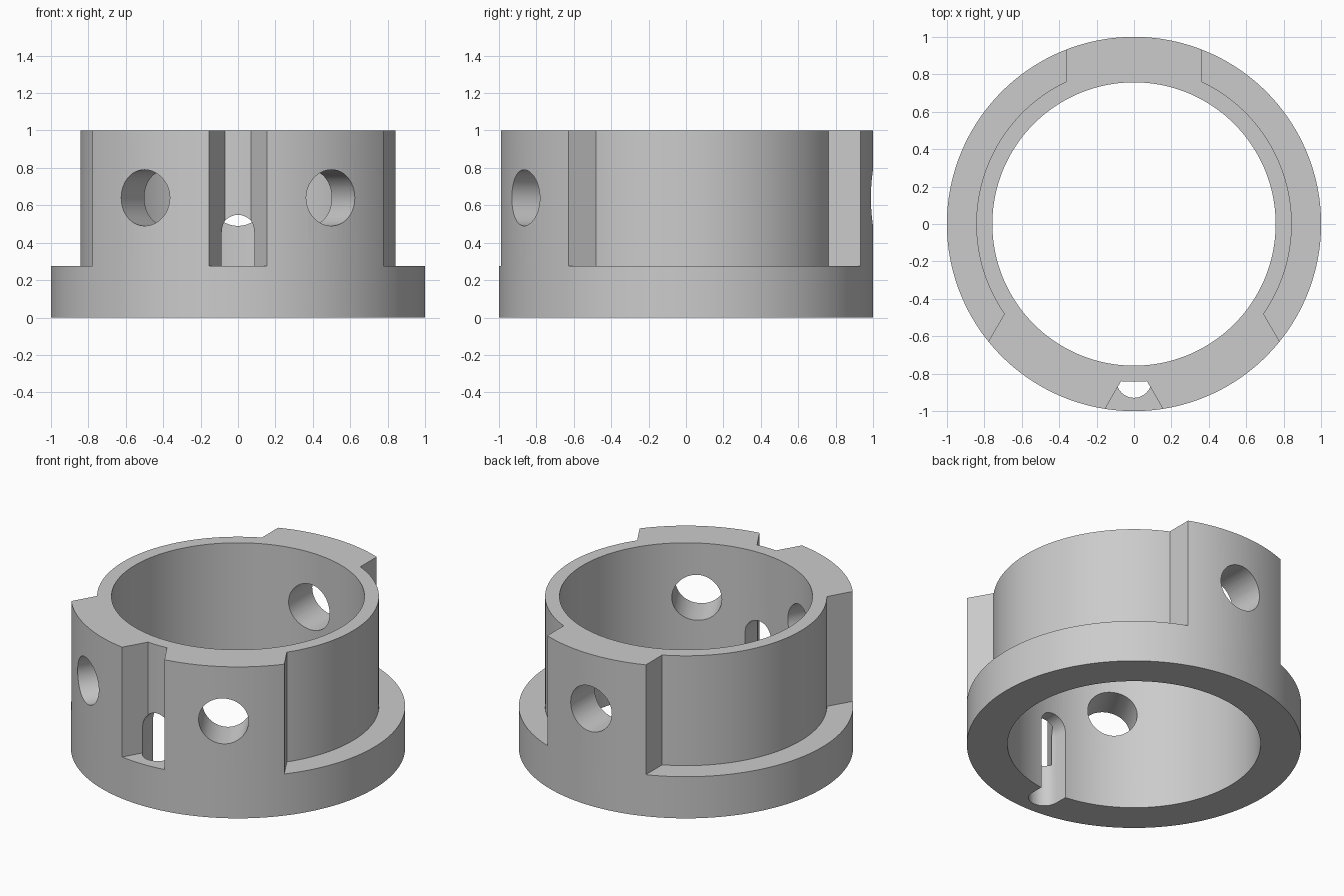
import bpy
import bmesh
from math import sin, cos, asin, pi, radians
from mathutils import Vector, Matrix

cube = bpy.data.objects.get("Cube")
if cube:
    bpy.data.objects.remove(cube, do_unlink=True)

OUTER, WALL, BORE = 1.0, 0.843, 0.757
HEIGHT, FLANGE = 1.0, 0.275
LUG_HALF = 0.36
HOLE_R, HOLE_Z = 0.15, 0.64
SLOT_R, SLOT_Y, SLOT_Z = 0.094, -0.835, 0.455
LUGS = [radians(a) for a in (90, 240, 300)]

grey = bpy.data.materials.new("light grey")
grey.use_nodes = True
grey.diffuse_color = (0.6, 0.6, 0.6, 1)
grey.node_tree.nodes["Principled BSDF"].inputs["Base Color"].default_value = (0.6, 0.6, 0.6, 1)


def finish(name, bm):
    bmesh.ops.recalc_face_normals(bm, faces=bm.faces[:])
    mesh = bpy.data.meshes.new(name)
    bm.to_mesh(mesh)
    bm.free()
    mesh.materials.append(grey)
    ob = bpy.data.objects.new(name, mesh)
    bpy.context.collection.objects.link(ob)
    return ob


def prism(name, outline, z0, z1):
    bm = bmesh.new()
    face = bm.faces.new([bm.verts.new((x, y, z0)) for x, y in outline])
    new = bmesh.ops.extrude_face_region(bm, geom=[face])["geom"]
    bmesh.ops.translate(bm, vec=(0, 0, z1 - z0),
                        verts=[g for g in new if isinstance(g, bmesh.types.BMVert)])
    return finish(name, bm)


def arc(r, a0, a1, n):
    return [(r * cos(a0 + (a1 - a0) * i / n), r * sin(a0 + (a1 - a0) * i / n))
            for i in range(n + 1)]


def disc(r, n):
    return arc(r, 0, 2 * pi, n)[:-1]


# Solid body and the bore through it
body = prism("collar_body", disc(OUTER, 180), 0, HEIGHT)
cutters = [prism("bore_cutter", disc(BORE, 180), -0.2, HEIGHT + 0.2)]

# Recesses above the flange, leaving three parallel-sided lugs
for i, a in enumerate(LUGS):
    b = LUGS[(i + 1) % 3]
    if b < a:
        b += 2 * pi
    ring = []
    for r, flip in ((WALL, False), (1.2, True)):
        off = asin(LUG_HALF / r)
        side = arc(r, a + off, b - off, max(6, int((b - a) * 25)))
        ring += side[::-1] if flip else side
    cutters.append(prism("recess_cutter", ring, FLANGE, HEIGHT + 0.2))

# Radial hole in the middle of each lug
for a in LUGS:
    hole = prism("hole_cutter", disc(HOLE_R, 64), 0.5, 1.3)
    hole.data.transform(Matrix.Translation((0, 0, HOLE_Z))
                        @ Matrix.Rotation(a, 4, "Z") @ Matrix.Rotation(pi / 2, 4, "Y"))
    cutters.append(hole)

# Round-nosed slot, open to the bore and the underside
bm = bmesh.new()
for y in (SLOT_Y, -0.5):
    for lat in range(9):
        t = lat / 8 * pi / 2
        for x, d in disc(SLOT_R * max(cos(t), 0.0001), 32):
            bm.verts.new((x, y + d, SLOT_Z + SLOT_R * sin(t)))
    for x, d in disc(SLOT_R, 32):
        bm.verts.new((x, y + d, -0.2))
bmesh.ops.remove_doubles(bm, verts=bm.verts[:], dist=0.001)
hull = bmesh.ops.convex_hull(bm, input=bm.verts[:])
inside = {g for g in hull["geom_interior"] + hull["geom_unused"]
          if isinstance(g, bmesh.types.BMVert) and g.is_valid}
bmesh.ops.delete(bm, geom=list(inside), context="VERTS")
cutters.append(finish("slot_cutter", bm))

# Cut the body, then drop the cutters
bpy.ops.object.select_all(action="DESELECT")
bpy.context.view_layer.objects.active = body
body.select_set(True)
for c in cutters:
    c.hide_render = True
    mod = body.modifiers.new("cut", "BOOLEAN")
    mod.operation = "DIFFERENCE"
    mod.solver = "EXACT"
    mod.object = c
    bpy.ops.object.modifier_apply(modifier=mod.name)
for c in cutters:
    bpy.data.objects.remove(c, do_unlink=True)

bpy.ops.object.shade_smooth_by_angle(angle=radians(25))
